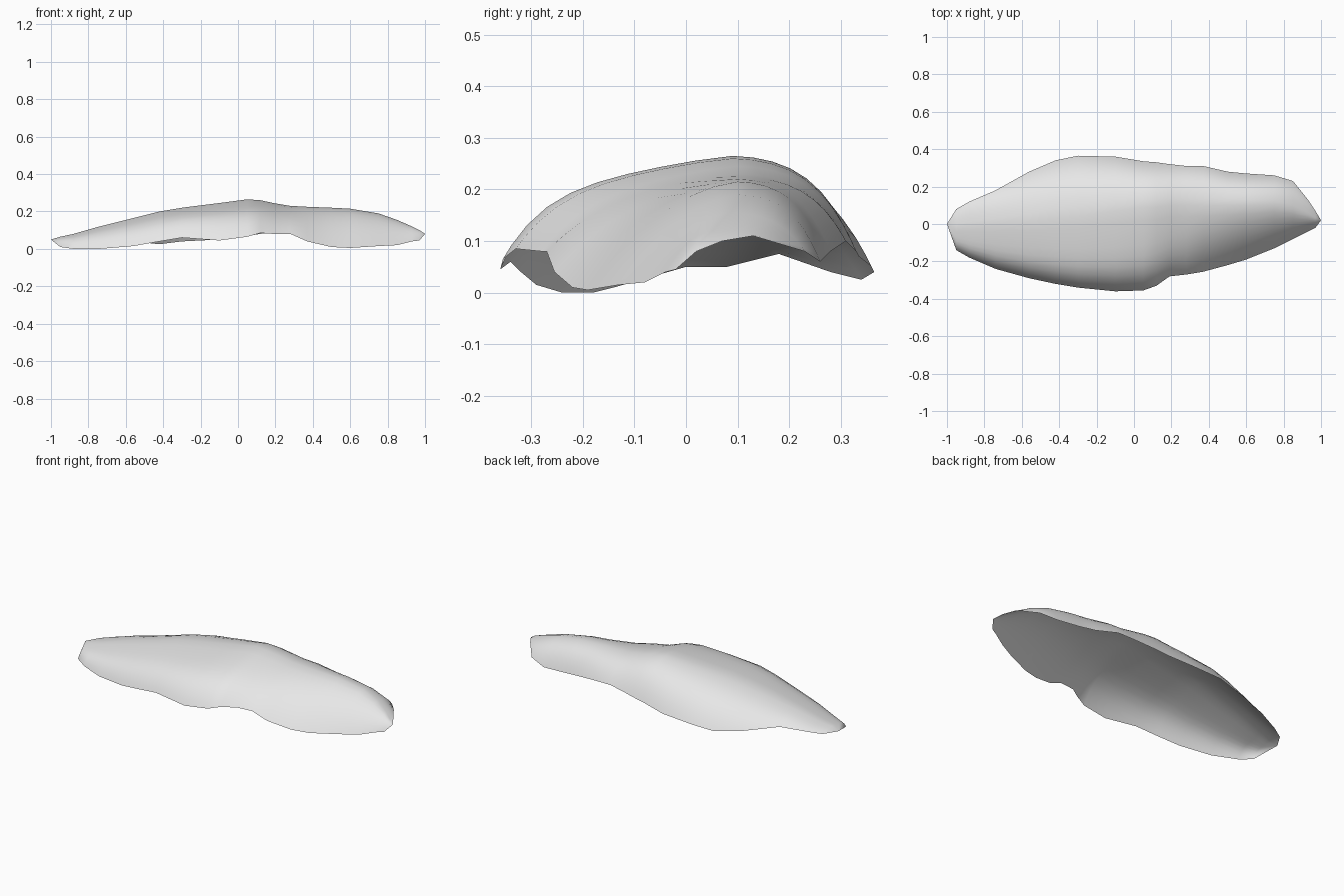
import bpy
import bmesh
from mathutils import Vector

default_cube = bpy.data.objects.get("Cube")
if default_cube:
    bpy.data.objects.remove(default_cube, do_unlink=True)

# Plain grey material
grey = bpy.data.materials.new("light_grey")
grey.use_nodes = True
colour = (0.8, 0.8, 0.8, 1)
grey.diffuse_color = colour
grey.node_tree.nodes["Principled BSDF"].inputs["Base Color"].default_value = colour

# Rim and crest curves along the length, in hundredths of a unit
stations = [-100, -95, -88, -74, -56, -42, -30, -10, 5, 12,
            19, 28, 37, 50, 60, 75, 85, 93, 97, 100]
front_y = [0, -14, -18, -24, -29, -32, -34, -36, -35.5, -33,
           -28, -27, -25.5, -22, -19, -13, -8, -4, -2, 2]
front_z = [5, 1, 0, 0, 1.5, 4, 6, 4.5, 6.5, 8.5,
           8, 8, 4, 1, 0.5, 1.5, 2, 4, 4.5, 8]
crest_y = [0, -2, -1, 0, 1, 3, 4, 7, 9, 9,
           10, 10, 10, 10, 10, 10, 8, 5, 3, 2]
crest_z = [5, 6.5, 8, 12, 16.5, 20, 22, 24.5, 26.5, 26,
           24.5, 23, 22.5, 22, 21.5, 19, 15.5, 12, 10, 8]
back_y = [0, 8, 12, 18, 28, 34, 36.5, 36, 33.5, 33,
          32, 31, 31, 28, 27, 26, 23, 13, 7, 2]
back_z = [5, 5, 6, 7.5, 4, 2.5, 4, 5, 7, 8,
          9, 10, 10, 8, 7, 6, 8, 11, 10, 8]


def mix(a, b, t):
    return a + (b - a) * t


def flank(x, crest, rim, u, slope, edge, bulge):
    """Point on one side of the arch; u runs from crest (0) to rim (1)."""
    drop = mix(u ** slope, u ** edge, bulge)
    return Vector((x, mix(crest[0], rim[0], u), mix(crest[1], rim[1], drop))) / 100


def arch(i, steps=9):
    """One cross-section from the front rim over the crest to the back rim."""
    x = stations[i]
    crest = (crest_y[i], crest_z[i])
    front = (front_y[i], front_z[i])
    back = (back_y[i], back_z[i])
    # The front flank has a steep rim on one half and an even slope on the other
    t = min(max((x + 5) / 50, 0), 1)
    spread = [1 - (1 - k / steps) ** 1.5 for k in range(steps + 1)]
    row = [flank(x, crest, front, u, mix(1.2, 1.5, t), mix(7, 3, t), mix(0.6, 0.3, t))
           for u in reversed(spread)]
    row += [flank(x, crest, back, u, 1.8, 4, 0.6) for u in spread[1:]]
    return row


# Thin arched shell, open underneath
bm = bmesh.new()
rows = [[bm.verts.new(p) for p in arch(i)] for i in range(len(stations))]
for a, b in zip(rows, rows[1:]):
    for j in range(len(a) - 1):
        bm.faces.new((a[j], b[j], b[j + 1], a[j + 1]))

# Close the pointed tips and tidy the surface
bmesh.ops.remove_doubles(bm, verts=bm.verts, dist=0.0005)
bmesh.ops.recalc_face_normals(bm, faces=bm.faces)
bm.normal_update()
if sum(f.normal.z * f.calc_area() for f in bm.faces) < 0:
    bmesh.ops.reverse_faces(bm, faces=bm.faces)
for face in bm.faces:
    face.smooth = True

mesh = bpy.data.meshes.new("arched_shell")
bm.to_mesh(mesh)
bm.free()
mesh.materials.append(grey)
shell = bpy.data.objects.new("arched_shell", mesh)
bpy.context.collection.objects.link(shell)
